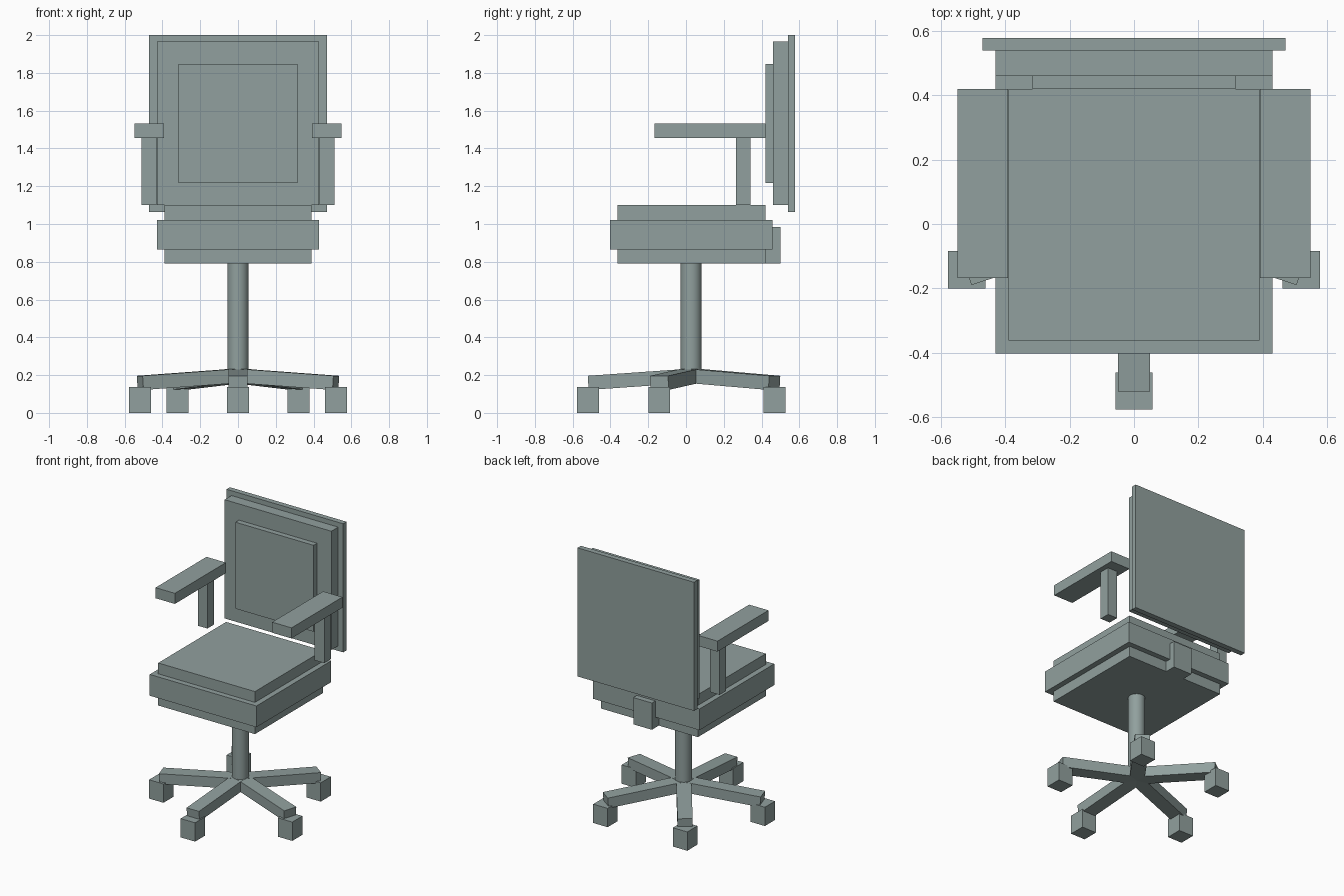
import bpy, math
from mathutils import Matrix, Vector

if "Cube" in bpy.data.objects:
    bpy.data.objects.remove(bpy.data.objects["Cube"])

mat = bpy.data.materials.new("grey green")
mat.diffuse_color = (0.283, 0.352, 0.342, 1)
mat.use_nodes = True
mat.node_tree.nodes["Principled BSDF"].inputs["Base Color"].default_value = mat.diffuse_color

BASE_Y = 0.027      # centre of the column and star base
REACH = 0.546       # distance from the column to each caster


def box(name, x, y, z, matrix=None):
    """Box from (min, max) ranges on each axis, optionally transformed."""
    bpy.ops.mesh.primitive_cube_add(size=1)
    ob = bpy.context.object
    ob.name = name
    mid = Vector([(r[0] + r[1]) / 2 for r in (x, y, z)])
    size = Vector([r[1] - r[0] for r in (x, y, z)])
    m = Matrix.Translation(mid) @ Matrix.Diagonal(size).to_4x4()
    ob.data.transform(matrix @ m if matrix else m)
    ob.data.materials.append(mat)
    return ob


# Seat: three stacked slabs and the rear bracket
box("seat_cushion", (-0.39, 0.39), (-0.362, 0.42), (1.02, 1.10))
box("seat_frame", (-0.43, 0.43), (-0.402, 0.459), (0.866, 1.021))
box("seat_underside", (-0.39, 0.39), (-0.362, 0.42), (0.79, 0.867))
box("rear_bracket", (-0.075, 0.075), (0.42, 0.50), (0.79, 0.985))

# Backrest: three layers
box("backrest_shell", (-0.47, 0.47), (0.539, 0.578), (1.063, 2.0))
box("backrest_frame", (-0.43, 0.43), (0.46, 0.54), (1.10, 1.965))
box("backrest_cushion", (-0.315, 0.315), (0.42, 0.461), (1.217, 1.847))

# Armrests and their posts, mirrored left and right
for side, s in (("left", -1), ("right", 1)):
    rng = lambda a, b: (min(a * s, b * s), max(a * s, b * s))
    box(side + "_armrest", rng(0.392, 0.548), (-0.167, 0.42), (1.455, 1.532))
    box(side + "_arm_post", rng(0.432, 0.51), (0.265, 0.341), (1.10, 1.456))

# Column
bpy.ops.mesh.primitive_cylinder_add(vertices=32, radius=0.056, depth=0.6,
                                    location=(0, BASE_Y, 0.495))
column = bpy.context.object
column.name = "column"
column.data.materials.append(mat)
bpy.ops.object.shade_smooth_by_angle(angle=math.radians(40))

# Five sloping legs with square casters
for i in range(5):
    a = math.radians(-90 + 72 * i)
    place = (Matrix.Translation((0, BASE_Y, 0.197))
             @ Matrix.Rotation(a, 4, 'Z') @ Matrix.Rotation(math.radians(4), 4, 'Y'))
    box(f"leg_{i + 1}", (0, REACH), (-0.05, 0.05), (-0.0375, 0.0375), place)
    cx, cy = REACH * math.cos(a), BASE_Y + REACH * math.sin(a)
    box(f"caster_{i + 1}", (cx - 0.058, cx + 0.058), (cy - 0.058, cy + 0.058), (0, 0.137))
